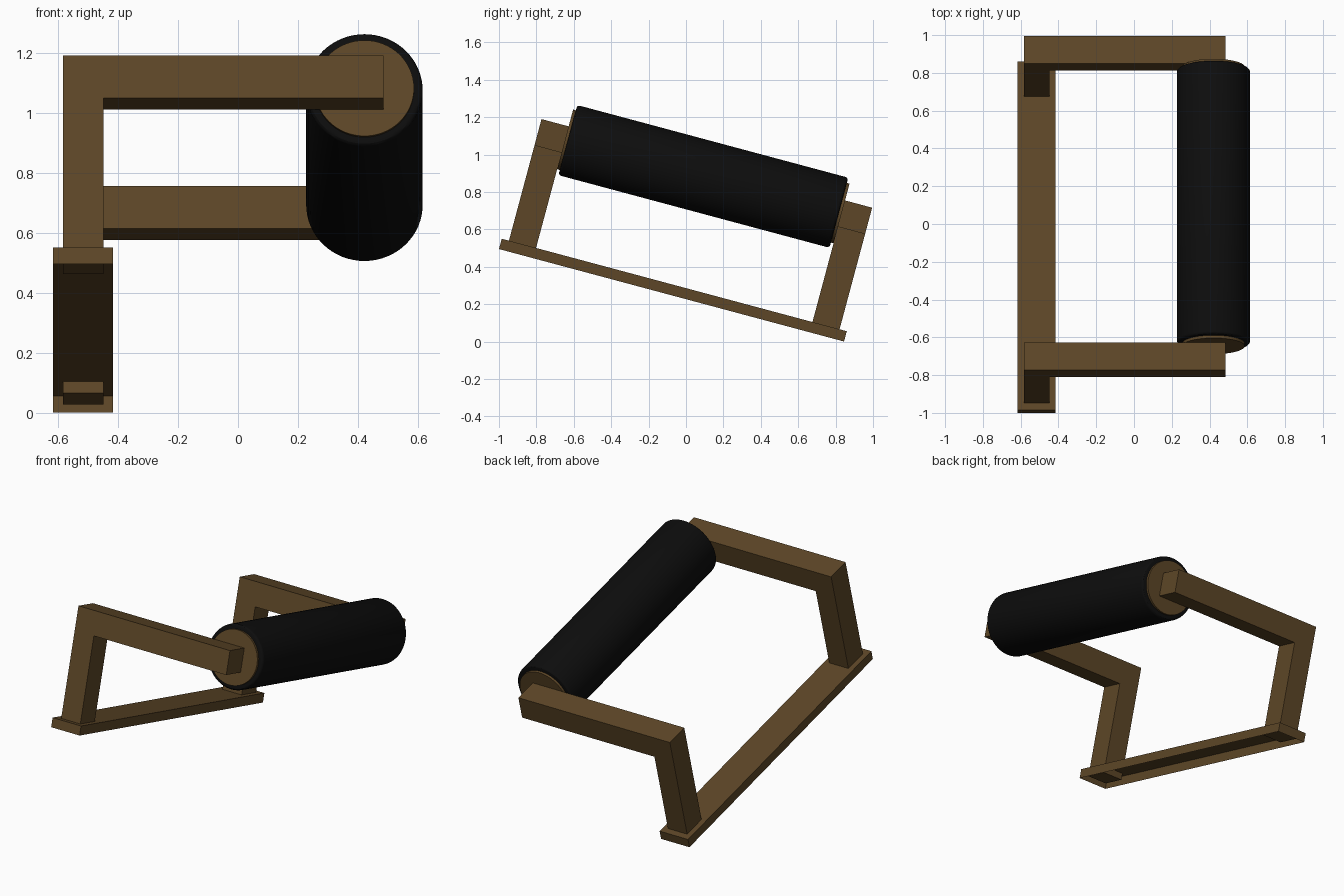
import bpy, bmesh, math
from mathutils import Matrix, Vector

cube = bpy.data.objects.get("Cube")
if cube:
    bpy.data.objects.remove(cube, do_unlink=True)

# Everything is built flat on its base, then tilted about x
TILT = Matrix.Translation((0, -1, 0.495)) @ Matrix.Rotation(math.radians(-15), 4, 'X')
LENGTH = 1.91
ROLL_X, ROLL_Z = 0.421, 0.658


def material(name, color, roughness):
    m = bpy.data.materials.new(name)
    m.use_nodes = True
    m.diffuse_color = color
    bsdf = m.node_tree.nodes["Principled BSDF"]
    bsdf.inputs["Base Color"].default_value = color
    bsdf.inputs["Roughness"].default_value = roughness
    return m


wood = material("dark_wood", (0.11, 0.062, 0.02, 1), 0.7)
rubber = material("black_foam", (0.004, 0.004, 0.004, 1), 0.7)


def finish(name, bm, mat, smooth=False):
    bmesh.ops.recalc_face_normals(bm, faces=bm.faces)
    me = bpy.data.meshes.new(name)
    bm.to_mesh(me)
    bm.free()
    me.materials.append(mat)
    ob = bpy.data.objects.new(name, me)
    bpy.context.collection.objects.link(ob)
    ob.matrix_world = TILT
    if smooth:
        bpy.ops.object.select_all(action='DESELECT')
        ob.select_set(True)
        bpy.context.view_layer.objects.active = ob
        bpy.ops.object.shade_smooth_by_angle(angle=math.radians(30))
    return ob


def extrude_profile(name, profile, y0, y1):
    """Extrude an xz outline along y."""
    bm = bmesh.new()
    face = bm.faces.new([bm.verts.new((x, y0, z)) for x, z in profile])
    ext = bmesh.ops.extrude_face_region(bm, geom=[face], use_keep_orig=True)
    moved = [v for v in ext["geom"] if isinstance(v, bmesh.types.BMVert)]
    bmesh.ops.translate(bm, verts=moved, vec=(0, y1 - y0, 0))
    return finish(name, bm, wood)


def cylinder(name, radius, y0, y1, mat, bevel=0):
    bm = bmesh.new()
    place = (Matrix.Translation((ROLL_X, (y0 + y1) / 2, ROLL_Z))
             @ Matrix.Rotation(math.pi / 2, 4, 'X'))
    bmesh.ops.create_cone(bm, cap_ends=True, segments=64, radius1=radius,
                          radius2=radius, depth=y1 - y0, matrix=place)
    if bevel:
        rims = [e for e in bm.edges if any(len(f.verts) > 4 for f in e.link_faces)]
        bmesh.ops.bevel(bm, geom=rims, offset=bevel, segments=3, profile=0.5,
                        affect='EDGES')
    return finish(name, bm, mat, True)


# Base rail: a shallow tray, open underneath
bm = bmesh.new()
bmesh.ops.create_cube(bm, size=1, matrix=Matrix.Translation((-0.516, LENGTH / 2, 0.0285))
                      @ Matrix.Diagonal((0.2, LENGTH, 0.057, 1)))
bmesh.ops.recalc_face_normals(bm, faces=bm.faces)
under = [f for f in bm.faces if f.normal.z < -0.5]
bmesh.ops.delete(bm, geom=under, context='FACES')
finish("base_rail", bm, wood)

# Two L-shaped brackets: post and arm in one outline
bracket = [(-0.583, 0.017), (-0.448, 0.017), (-0.448, 0.584),
           (0.484, 0.584), (0.484, 0.73), (-0.583, 0.73)]
extrude_profile("front_bracket", bracket, 0.04, 0.19)
extrude_profile("back_bracket", bracket, LENGTH - 0.19, LENGTH - 0.04)

# Roller sleeve around a wooden core that meets both arms
cylinder("roller_sleeve", 0.194, 0.205, LENGTH - 0.205, rubber, 0.015)
cylinder("roller_core", 0.165, 0.19, LENGTH - 0.19, wood)
